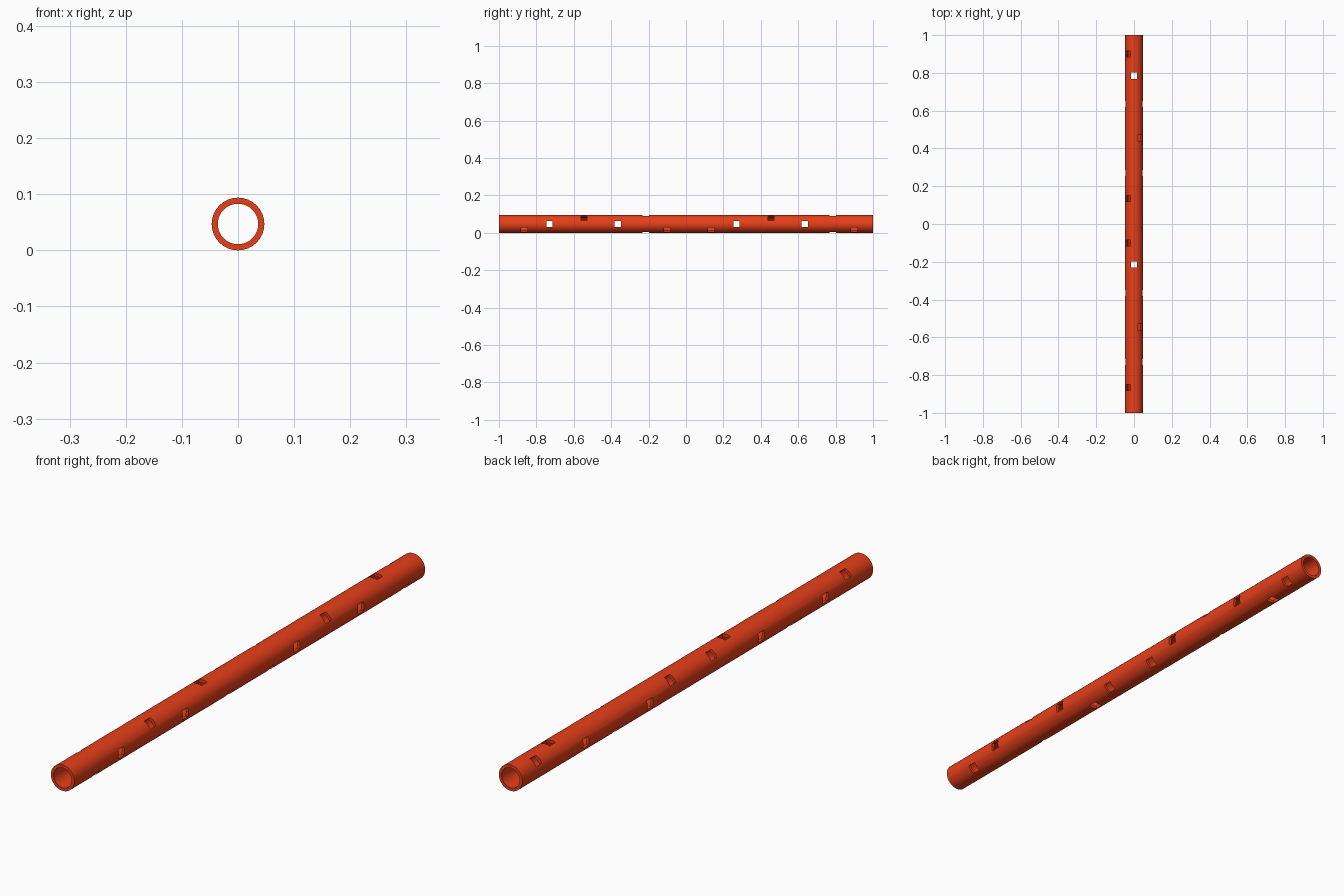
import bpy, bmesh
from math import pi, sin, cos, radians
from mathutils import Matrix, Vector

if "Cube" in bpy.data.objects:
    bpy.data.objects.remove(bpy.data.objects["Cube"])

R_OUT, R_IN, SIDES, LENGTH = 0.047, 0.036, 32, 1.0
HOLE = 0.033
# Cross holes: distance along a section, angle around the axis from +x
HOLES = [(0.135, 135), (0.27, 0), (0.455, 45), (0.635, 0), (0.785, 90), (0.90, 135)]

red = bpy.data.materials.new("red_plastic")
red.diffuse_color = (0.8, 0.05, 0.01, 1)
red.use_nodes = True
red.node_tree.nodes["Principled BSDF"].inputs["Base Color"].default_value = red.diffuse_color


def make_object(name, bm):
    bmesh.ops.recalc_face_normals(bm, faces=bm.faces)
    mesh = bpy.data.meshes.new(name)
    bm.to_mesh(mesh)
    bm.free()
    obj = bpy.data.objects.new(name, mesh)
    bpy.context.collection.objects.link(obj)
    return obj


# Hollow pipe: four rings of points joined into outer wall, bore and end rims
def make_pipe(name):
    bm = bmesh.new()
    rings = []
    for r, y in [(R_OUT, 0), (R_OUT, LENGTH), (R_IN, LENGTH), (R_IN, 0)]:
        rings.append([bm.verts.new((r * cos(2 * pi * i / SIDES), y, r * sin(2 * pi * i / SIDES)))
                      for i in range(SIDES)])
    for a, b in zip(rings, rings[1:] + rings[:1]):
        for i in range(SIDES):
            j = (i + 1) % SIDES
            bm.faces.new((a[i], a[j], b[j], b[i]))
    return make_object(name, bm)


# Square bars that punch straight through both walls
def make_cutter():
    bm = bmesh.new()
    for y, angle in HOLES:
        m = (Matrix.Translation((0, y, 0)) @ Matrix.Rotation(-radians(angle), 4, 'Y')
             @ Matrix.Diagonal((0.2, HOLE, HOLE, 1)))
        bmesh.ops.create_cube(bm, size=1, matrix=m)
    cutter = make_object("hole_cutter", bm)
    cutter.hide_render = True
    return cutter


# Two identical pipe sections laid end to end
for name, start in [("front_pipe_section", -1.0), ("rear_pipe_section", 0.0)]:
    pipe, cutter = make_pipe(name), make_cutter()
    mod = pipe.modifiers.new("holes", 'BOOLEAN')
    mod.object, mod.operation, mod.solver = cutter, 'DIFFERENCE', 'EXACT'
    bpy.ops.object.select_all(action='DESELECT')
    pipe.select_set(True)
    bpy.context.view_layer.objects.active = pipe
    bpy.ops.object.modifier_apply(modifier=mod.name)
    bpy.data.objects.remove(cutter)
    pipe.data.materials.clear()
    pipe.data.materials.append(red)
    bpy.ops.object.shade_smooth_by_angle(angle=radians(30))
    pipe.location = Vector((0, start, R_OUT))
